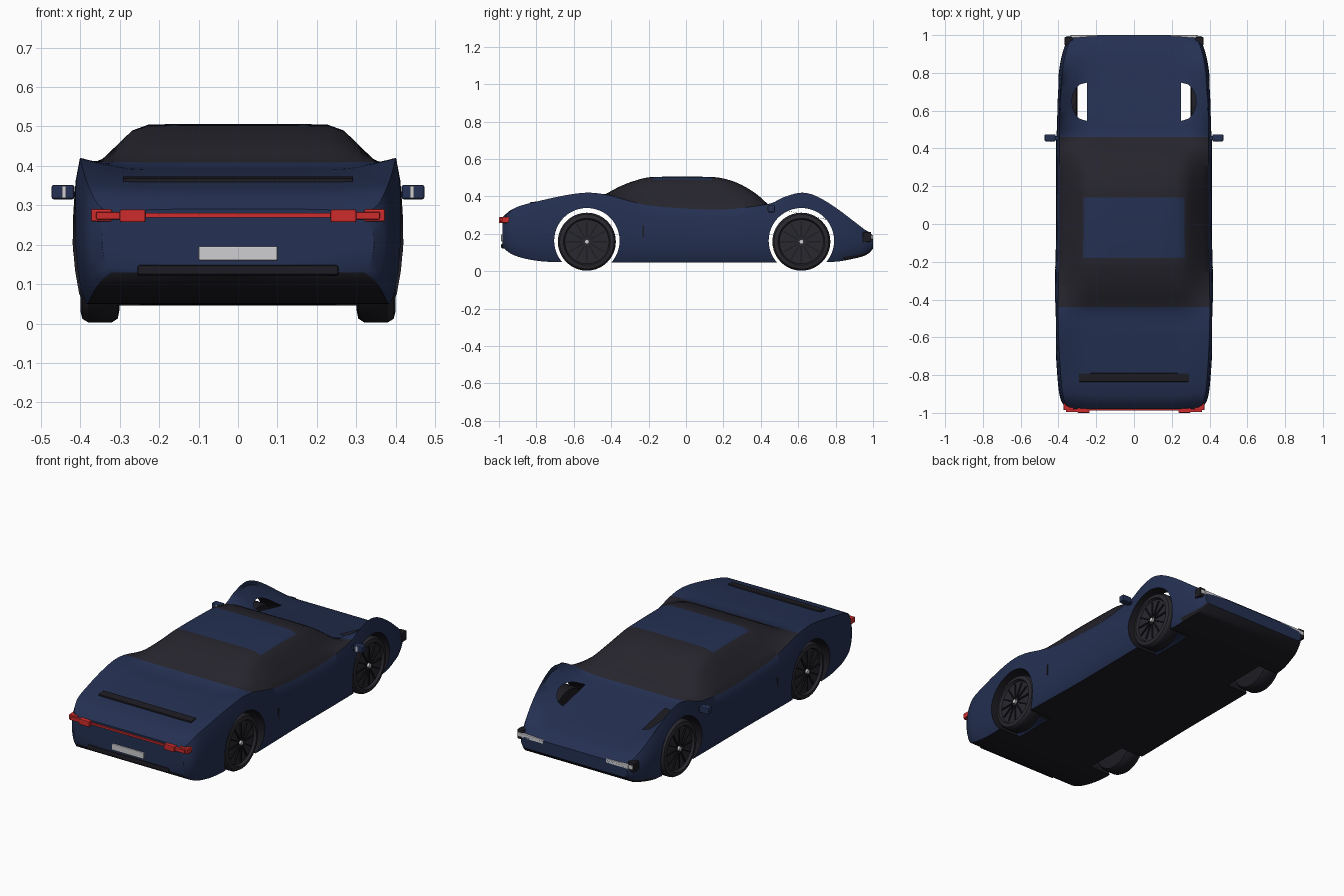
import bpy, bmesh, math
from mathutils import Matrix, Vector

if "Cube" in bpy.data.objects:
    bpy.data.objects.remove(bpy.data.objects["Cube"])


def material(name, rgb):
    m = bpy.data.materials.new(name)
    m.use_nodes = True
    m.diffuse_color = (*rgb, 1)
    m.node_tree.nodes["Principled BSDF"].inputs["Base Color"].default_value = (*rgb, 1)
    return m


blue = material("navy_paint", (.018, .030, .085))
glass = material("dark_glass", (.019, .018, .026))
trim = material("black_trim", (.012, .012, .017))
rim_grey = material("rim_grey", (.022, .021, .028))
red = material("red_lamp", (.62, .025, .025))
silver = material("silver", (.62, .62, .64))


def finish(name, bm, mats, angle=None):
    bmesh.ops.recalc_face_normals(bm, faces=bm.faces)
    mesh = bpy.data.meshes.new(name)
    bm.to_mesh(mesh)
    bm.free()
    ob = bpy.data.objects.new(name, mesh)
    bpy.context.collection.objects.link(ob)
    for m in mats:
        mesh.materials.append(m)
    bpy.ops.object.select_all(action='DESELECT')
    bpy.context.view_layer.objects.active = ob
    ob.select_set(True)
    if angle:
        bpy.ops.object.shade_smooth_by_angle(angle=math.radians(angle))
    return ob


def box(name, x, y, z, mat, bevel=0.0, tilt=0.0):
    """Box from (low, high) ranges on each axis."""
    bm = bmesh.new()
    size = Vector((x[1] - x[0], y[1] - y[0], z[1] - z[0]))
    bmesh.ops.create_cube(bm, size=1, matrix=Matrix.Rotation(tilt, 4, 'X') @ Matrix.Diagonal((*size, 1)))
    if bevel:
        bmesh.ops.bevel(bm, geom=bm.edges[:], offset=bevel, segments=2, affect='EDGES', profile=.5)
    ob = finish(name, bm, [mat])
    ob.location = (sum(x) / 2, sum(y) / 2, sum(z) / 2)
    return ob


def pair(name, x, y, z, mat, bevel=0.0):
    box("left_" + name, x, y, z, mat, bevel)
    box("right_" + name, (-x[1], -x[0]), y, z, mat, bevel)


def curve(points):
    """Smooth function through (y, value) points."""
    def slope(i):
        a, b = points[max(i - 1, 0)], points[min(i + 1, len(points) - 1)]
        return (b[1] - a[1]) / (b[0] - a[0])

    def value(y):
        i = 0
        while i < len(points) - 2 and y > points[i + 1][0]:
            i += 1
        (y0, a), (y1, b) = points[i], points[i + 1]
        h = y1 - y0
        t = min(max((y - y0) / h, 0), 1)
        return ((2*t**3 - 3*t*t + 1) * a + (t**3 - 2*t*t + t) * h * slope(i)
                + (3*t*t - 2*t**3) * b + (t**3 - t*t) * h * slope(i + 1))
    return value


# Body outlines along the length: half width, centre line, fender line, sill
half_width = curve([(-.98, .345), (-.95, .38), (-.85, .402), (-.5, .42), (0, .412), (.6, .412),
                    (.8, .398), (.9, .38), (.97, .355), (1, .335)])
centre = curve([(-.98, .29), (-.94, .325), (-.9, .343), (-.8, .365), (-.6, .388), (-.46, .402),
                (-.35, .455), (-.27, .485), (-.19, .503), (.15, .503), (.24, .485), (.31, .455),
                (.38, .41), (.46, .343), (.54, .323), (.75, .276), (.9, .24), (.97, .215), (1, .19)])
fender = curve([(-.98, .28), (-.94, .32), (-.9, .345), (-.8, .372), (-.65, .405), (-.53, .42),
                (-.43, .41), (-.3, .375), (-.2, .352), (0, .335), (.2, .33), (.35, .345),
                (.46, .365), (.52, .395), (.62, .42), (.7, .4), (.8, .34), (.9, .265), (.97, .21), (1, .18)])
sill = curve([(-.98, .13), (-.94, .095), (-.85, .065), (-.72, .05), (.78, .05), (.9, .068), (.97, .09), (1, .12)])

# Section: (width fraction, blend from centre to fender), then (width, height) on the flank
TOP = [(0, 0), (.3, 0), (.55, .01), (.65, .1), (.72, .28), (.80, .5), (.88, .78), (.955, 1)]
FLANK = [(.98, .85), (.995, .65), (1, .45), (.985, .25), (.96, .08), (.93, 0)]


def section(y):
    w, c, f, b = half_width(y), centre(y), fender(y), sill(y)
    shift = max(0, f - c) * .6
    pts = []
    for u, t in TOP:
        inner = shift if .5 < u < .9 else 0
        pts.append((w * (u + inner), c + (f - c) * t))
    pts += [(w * u, b + (f - b) * v) for u, v in FLANK]
    return pts + [(0, b)]


bm = bmesh.new()
rings = []
COUNT = 100
for k in range(COUNT):
    y = -.98 + .02 * k
    half = section(y)
    loop = half + [(-x, z) for x, z in half[-2:0:-1]]
    rings.append([bm.verts.new((x, y, z)) for x, z in loop])
n = len(rings[0])
for a, b in zip(rings, rings[1:]):
    for j in range(n):
        f = bm.faces.new((a[j], a[(j + 1) % n], b[(j + 1) % n], b[j]))
        y = f.calc_center_median().y
        row = min(j, n - 1 - j)
        # Glass cabin with a painted roof panel
        if row < len(TOP) - 1 and -.44 < y < .46:
            f.material_index = 0 if row < 3 and -.17 < y < .15 else 1
bm.faces.new(rings[0])
bm.faces.new(rings[-1])
bmesh.ops.recalc_face_normals(bm, faces=bm.faces)
for f in bm.faces:
    if f.normal.z < -.5:
        f.material_index = 2
body = finish("body", bm, [blue, glass, trim])

# Wheel arches, open on the inside
AXLES = {"rear": -.53, "front": .617}
INNER = .25
for y in AXLES.values():
    for s in (1, -1):
        bm = bmesh.new()
        place = Matrix.Translation((s * (INNER + .15), y, .163)) @ Matrix.Rotation(math.pi / 2, 4, 'Y')
        bmesh.ops.create_cone(bm, cap_ends=True, segments=48, radius1=.175, radius2=.175, depth=.3, matrix=place)
        for f in bm.faces:
            f.material_index = 2
        cutter = finish("arch_cutter", bm, [blue, glass, trim])
        cutter.hide_render = True
        bpy.context.view_layer.objects.active = body
        mod = body.modifiers.new("arch", 'BOOLEAN')
        mod.operation, mod.solver, mod.object = 'DIFFERENCE', 'EXACT', cutter
        bpy.ops.object.modifier_apply(modifier=mod.name)
        bpy.data.objects.remove(cutter)
bm = bmesh.new()
bm.from_mesh(body.data)
caps = [f for f in bm.faces if all(abs(abs(v.co.x) - INNER) < .0005 for v in f.verts)]
bmesh.ops.delete(bm, geom=caps, context='FACES')
bm.to_mesh(body.data)
bm.free()
bpy.ops.object.select_all(action='DESELECT')
bpy.context.view_layer.objects.active = body
body.select_set(True)
bpy.ops.object.shade_smooth_by_angle(angle=math.radians(35))

# Wheels: lathed tyre and rim, thin spokes, bright hub
PROFILE = [(0, .3), (.12, .3), (.145, .305), (.155, .32), (.155, .38), (.146, .395),
           (.125, .4), (.118, .386), (0, .386)]
for end, y in AXLES.items():
    for side, s in (("left", 1), ("right", -1)):
        bm = bmesh.new()
        vs = [bm.verts.new((s * x, 0, r)) for r, x in PROFILE]
        es = [bm.edges.new(p) for p in zip(vs, vs[1:])]
        bmesh.ops.spin(bm, geom=vs + es, cent=(0, 0, 0), axis=(1, 0, 0), angle=math.tau,
                       steps=40, use_duplicate=False)
        bmesh.ops.remove_doubles(bm, verts=bm.verts, dist=.0005)
        for f in bm.faces:
            if abs(f.calc_center_median().x) > .381:
                f.material_index = 1
        for k in range(12):
            turn = Matrix.Rotation(math.tau * k / 12, 4, 'X')
            shape = Matrix.Translation((s * .388, 0, .066)) @ Matrix.Diagonal((.01, .007, .085, 1))
            bmesh.ops.create_cube(bm, size=1, matrix=turn @ shape)
        hub = Matrix.Translation((s * .391, 0, 0)) @ Matrix.Rotation(math.pi / 2, 4, 'Y')
        made = bmesh.ops.create_cone(bm, cap_ends=True, segments=16, radius1=.012, radius2=.012,
                                     depth=.014, matrix=hub)
        for f in {f for v in made["verts"] for f in v.link_faces}:
            f.material_index = 2
        wheel = finish(f"{end}_{side}_wheel", bm, [trim, rim_grey, silver], 35)
        wheel.location = (0, y, .158)

# Tail: lamps, light strip, plate, vent and deck spoiler
pair("tail_lamp", (.235, .30), (-1, -.955), (.257, .289), red, .004)
pair("tail_lamp_bar", (.29, .36), (-.995, -.945), (.264, .283), red, .003)
pair("tail_lamp_end", (.32, .373), (-.985, -.94), (.259, .29), red, .004)
box("tail_light_strip", (-.24, .24), (-.988, -.975), (.269, .28), red)
box("number_plate", (-.1, .1), (-.988, -.975), (.16, .196), silver, .003)
box("rear_vent", (-.255, .255), (-.988, -.95), (.122, .148), trim, .006)
box("deck_spoiler", (-.292, .292), (-.835, -.79), (.357, .371), trim, .003, .12)

# Nose: bright lamp bars with dark outer housings
pair("head_lamp", (.195, .335), (.975, 1), (.17, .195), silver, .004)
pair("head_lamp_housing", (.325, .368), (.945, .99), (.155, .21), trim, .006)
pair("head_lamp_corner", (.33, .36), (.975, .995), (.172, .194), silver, .004)

# Door mirrors and handles
pair("mirror", (.415, .473), (.437, .475), (.315, .352), blue, .006)
pair("mirror_stem", (.39, .42), (.445, .465), (.32, .335), blue)
pair("mirror_glass", (.436, .446), (.433, .44), (.318, .349), silver)
pair("door_handle", (.405, .418), (-.233, -.225), (.182, .245), trim)
